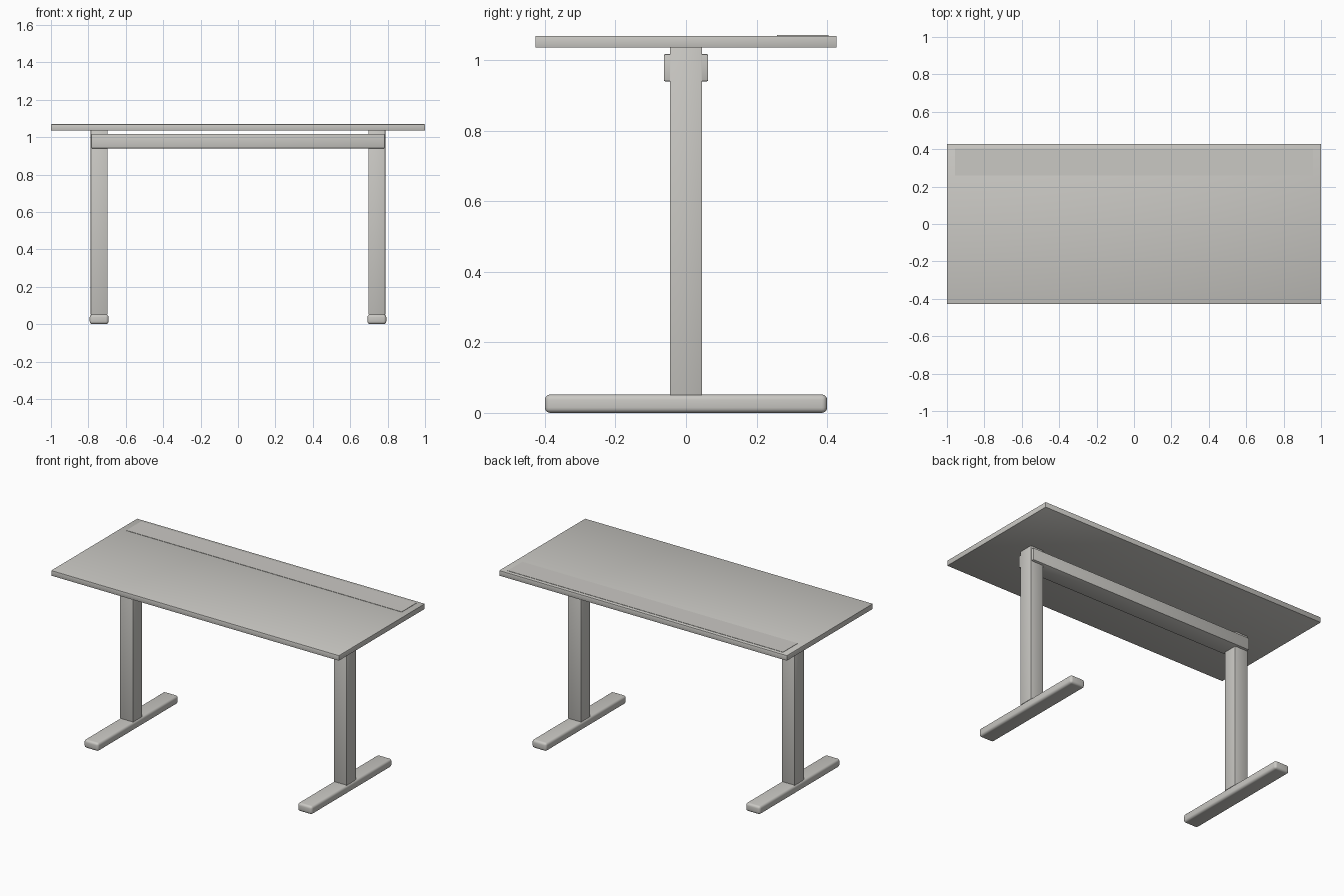
import bpy

cube = bpy.data.objects.get("Cube")
if cube:
    bpy.data.objects.remove(cube, do_unlink=True)

# Single warm grey finish
grey = bpy.data.materials.new("warm_grey")
grey.use_nodes = True
colour = (0.59, 0.58, 0.55, 1)
grey.diffuse_color = colour
grey.node_tree.nodes["Principled BSDF"].inputs["Base Color"].default_value = colour


def box(name, low, high, radius=0.0, segments=2):
    """Box between two corners with softened edges."""
    centre = [(a + b) / 2 for a, b in zip(low, high)]
    bpy.ops.mesh.primitive_cube_add(size=1, location=centre)
    obj = bpy.context.object
    obj.name = name
    obj.scale = [b - a for a, b in zip(low, high)]
    bpy.ops.object.transform_apply(location=False, rotation=False, scale=True)
    obj.data.materials.append(grey)
    if radius:
        bevel = obj.modifiers.new("soft_edges", 'BEVEL')
        bevel.width = radius
        bevel.segments = segments
        bpy.ops.object.modifier_apply(modifier=bevel.name)
        bpy.ops.object.shade_smooth_by_angle()
    return obj


# Desktop with a thin cover panel along the back
box("desktop", (-1, -0.427, 1.036), (1, 0.427, 1.069), 0.002)
box("rear_cover_panel", (-0.957, 0.258, 1.066), (0.957, 0.404, 1.071))

# Crossbeam enclosing the tops of the legs
box("crossbeam", (-0.784, -0.063, 0.94), (0.784, 0.063, 1.017), 0.004)

# Leg and rounded foot on each side
for side, s in (("left", 1), ("right", -1)):
    inner, outer = sorted((s * 0.697, s * 0.788))
    box(side + "_leg", (inner, -0.046, 0.05), (outer, 0.046, 1.037), 0.003)
    inner, outer = sorted((s * 0.692, s * 0.793))
    box(side + "_foot", (inner, -0.4, 0), (outer, 0.4, 0.052), 0.015, 4)
